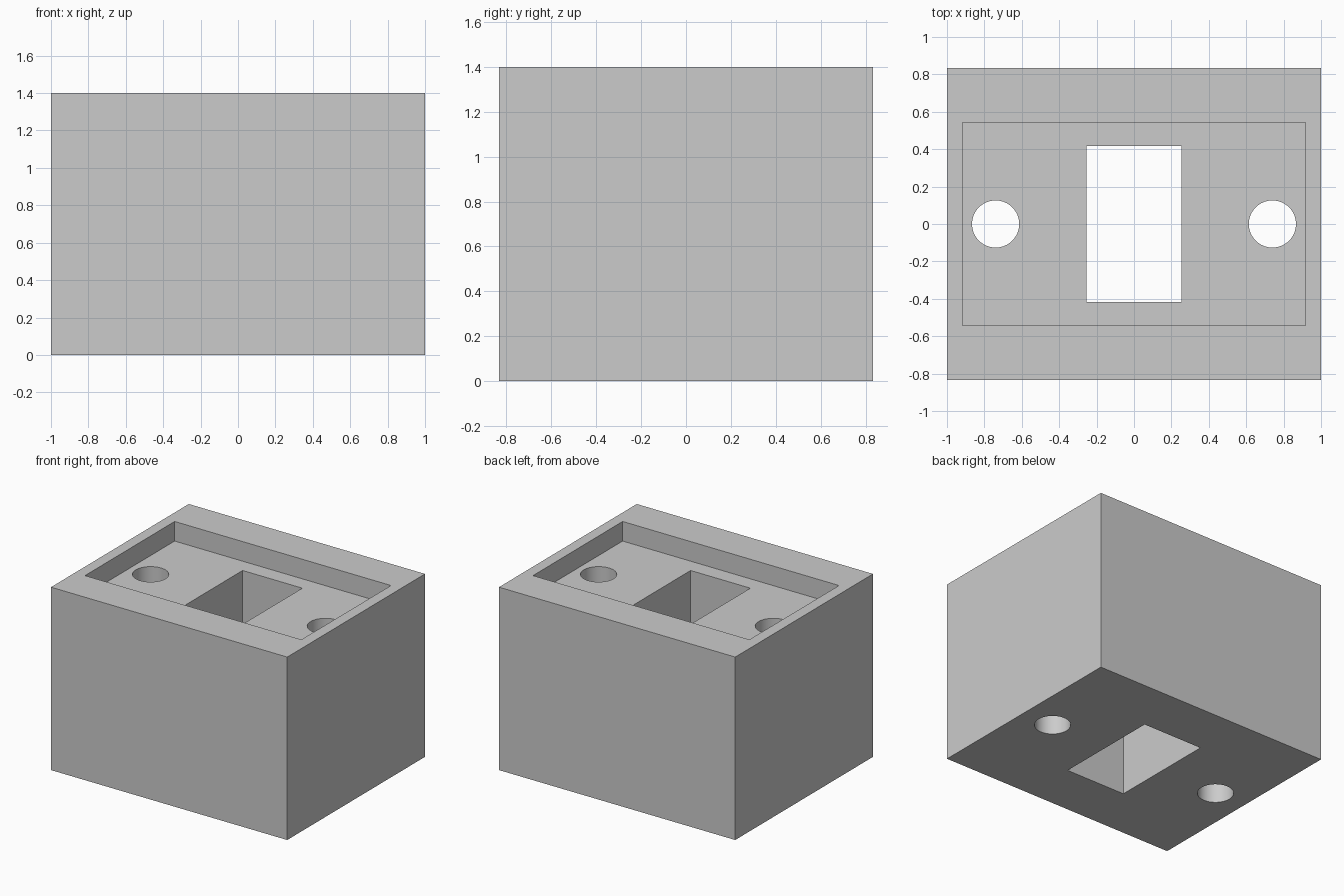
import bpy
import math

cube = bpy.data.objects.get("Cube")
if cube:
    bpy.data.objects.remove(cube, do_unlink=True)

HEIGHT = 1.4
RECESS_DEPTH = 0.15

grey = bpy.data.materials.new("plain_grey")
grey.use_nodes = True
colour = (0.6, 0.6, 0.6, 1)
grey.diffuse_color = colour
grey.node_tree.nodes["Principled BSDF"].inputs["Base Color"].default_value = colour


def box(name, width, depth, bottom, top):
    bpy.ops.mesh.primitive_cube_add(size=1, location=(0, 0, (bottom + top) / 2))
    ob = bpy.context.object
    ob.name = name
    ob.scale = (width, depth, top - bottom)
    bpy.ops.object.transform_apply(location=True, rotation=False, scale=True)
    ob.data.materials.append(grey)
    return ob


def round_hole(name, x, radius):
    bpy.ops.mesh.primitive_cylinder_add(vertices=64, radius=radius, depth=HEIGHT * 2,
                                        location=(x, 0, HEIGHT / 2))
    ob = bpy.context.object
    ob.name = name
    ob.data.materials.append(grey)
    return ob


# Solid block
block = box("block", 2, 1.666, 0, HEIGHT)

# Shallow top recess, central slot and two round through holes
cutters = [
    box("recess_cutter", 1.832, 1.084, HEIGHT - RECESS_DEPTH, HEIGHT + 0.3),
    box("slot_cutter", 0.506, 0.834, -0.3, HEIGHT + 0.3),
    round_hole("left_hole_cutter", 0.74, 0.126),
    round_hole("right_hole_cutter", -0.74, 0.126),
]

bpy.ops.object.select_all(action="DESELECT")
block.select_set(True)
bpy.context.view_layer.objects.active = block
for cutter in cutters:
    cutter.hide_render = True
    mod = block.modifiers.new(cutter.name, "BOOLEAN")
    mod.operation = "DIFFERENCE"
    mod.solver = "EXACT"
    mod.object = cutter
    bpy.ops.object.modifier_apply(modifier=mod.name)
for cutter in cutters:
    bpy.data.objects.remove(cutter, do_unlink=True)

# Smooth hole walls with crisp edges
bpy.ops.object.shade_smooth_by_angle(angle=math.radians(30))
